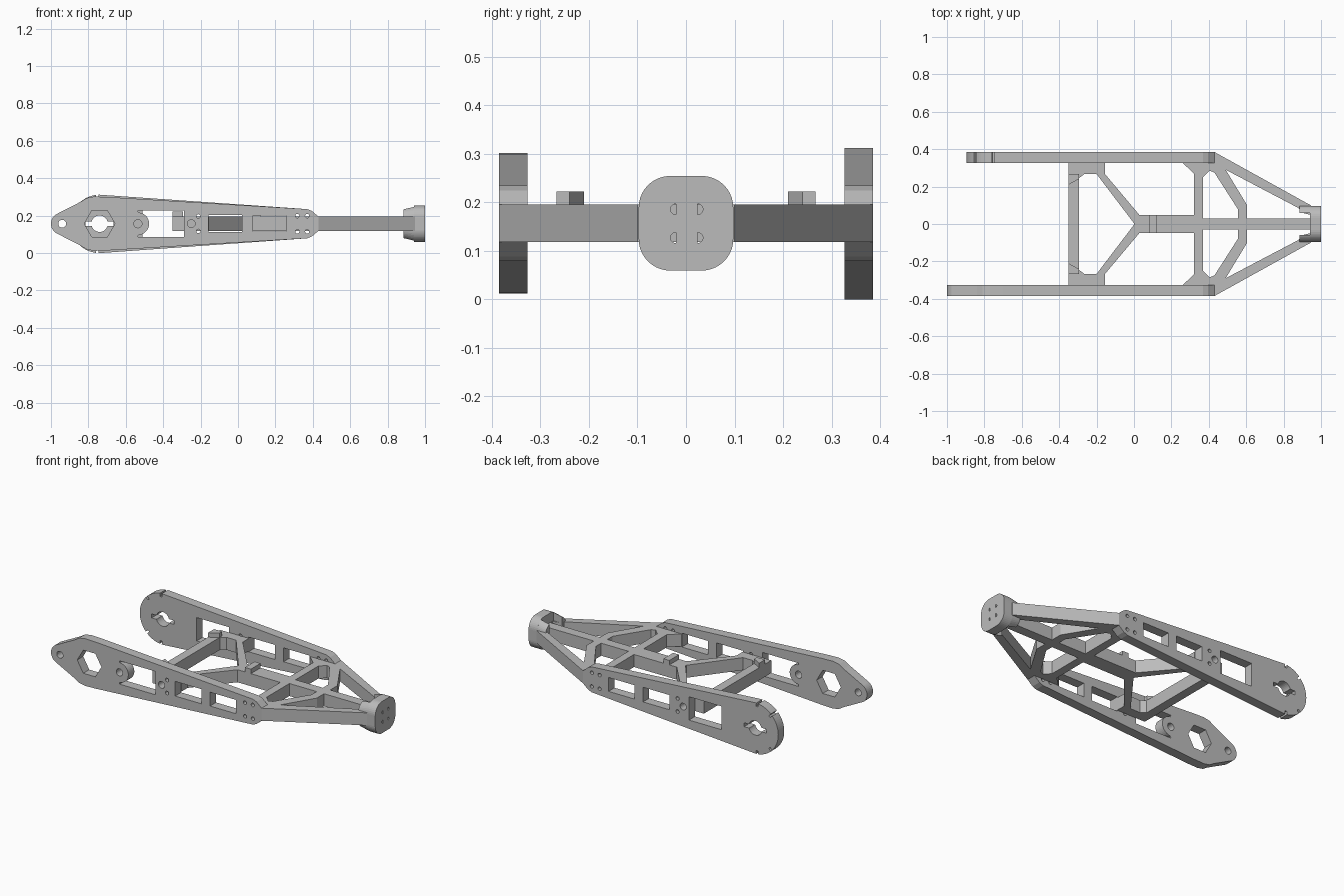
import bpy, bmesh
from math import sin, cos, radians, pi

if "Cube" in bpy.data.objects:
    bpy.data.objects.remove(bpy.data.objects["Cube"])

grey = bpy.data.materials.new("plain grey")
grey.use_nodes = True
colour = (0.5, 0.5, 0.5, 1)
grey.diffuse_color = colour
grey.node_tree.nodes["Principled BSDF"].inputs["Base Color"].default_value = colour

TOP, FRONT, SIDE = (0, 0, 0), (pi / 2, 0, 0), (pi / 2, 0, pi / 2)
MID = 0.157  # height of the centre line


def slab(name, outlines, facing, location, depth):
    """Extrude a flat outline; every further outline is a hole through it."""
    curve = bpy.data.curves.new(name, "CURVE")
    curve.dimensions, curve.fill_mode, curve.extrude = "2D", "BOTH", depth / 2
    for points in outlines:
        spline = curve.splines.new("POLY")
        spline.points.add(len(points) - 1)
        for p, (u, v) in zip(spline.points, points):
            p.co = (u, v, 0, 1)
        spline.use_cyclic_u = True
    temp = bpy.data.objects.new(name + "_outline", curve)
    bpy.context.collection.objects.link(temp)
    graph = bpy.context.evaluated_depsgraph_get()
    mesh = bpy.data.meshes.new_from_object(temp.evaluated_get(graph))
    bpy.data.objects.remove(temp)
    bm = bmesh.new()
    bm.from_mesh(mesh)
    bmesh.ops.remove_doubles(bm, verts=bm.verts, dist=0.0001)
    bmesh.ops.recalc_face_normals(bm, faces=bm.faces)
    for f in bm.faces:
        f.smooth = False
    bm.to_mesh(mesh)
    bm.free()
    mesh.materials.clear()
    mesh.materials.append(grey)
    ob = bpy.data.objects.new(name, mesh)
    ob.rotation_euler, ob.location = facing, location
    bpy.context.collection.objects.link(ob)
    return ob


def arc(cx, cy, r, start, end, steps):
    angles = [radians(start + (end - start) * i / steps) for i in range(steps + 1)]
    return [(cx + r * cos(a), cy + r * sin(a)) for a in angles]


def circle(cx, cy, r, n=20):
    return arc(cx, cy, r, 0, 360, n)[:-1]


def rect(x0, x1, y0, y1):
    return [(x0, y0), (x1, y0), (x1, y1), (x0, y1)]


def mirror_y(points, centre=0):
    return points + [(x, 2 * centre - y) for x, y in reversed(points)]


def rounded(hx, hy, r):
    pts = []
    for k, (sx, sy) in enumerate([(1, 1), (-1, 1), (-1, -1), (1, -1)]):
        pts += arc(sx * (hx - r), sy * (hy - r), r, 90 * k, 90 * k + 90, 10)
    return pts


# Openings shared by both side plates
common = [circle(-0.25, MID, 0.021),
          rect(-0.157, 0.022, 0.113, 0.203), rect(0.08, 0.257, 0.115, 0.2)]
for x, dz in [(-0.212, 0.04), (0.317, 0.042), (0.37, 0.042)]:
    common += [circle(x, MID + s * dz, 0.011, 12) for s in (-1, 1)]
nose = [(0.37, 0.235), (0.395, 0.225), (0.43, 0.195)]

# Front side plate with pointed end, hexagon and boss window
tip = arc(-0.94, MID, 0.06, 180, 125, 6)
shoulder = [(-0.84, 0.275), (-0.81, 0.294), (-0.77, 0.302), (-0.7, 0.3)]
front_outline = mirror_y(tip[1:] + shoulder + nose, MID) + [tip[0]]
boss_window = ([(-0.29, 0.085), (-0.29, 0.228), (-0.535, 0.228)]
               + arc(-0.535, MID, 0.06, 88, -88, 20) + [(-0.535, 0.085)])
slab("front_side_plate",
     [front_outline, circle(-0.94, MID, 0.021), circle(-0.74, MID, 0.082, 6),
      circle(-0.535, MID, 0.022), boss_window] + common,
     FRONT, (0, -0.356, 0), 0.058)

# Back side plate with round notched end and slotted bore
R = 0.156
rim = []
for a in range(90, 271, 5):
    if a in (95, 135, 225, 265):
        rim += [(a - 2.5, R), (a - 2.5, R - 0.02), (a + 2.5, R - 0.02), (a + 2.5, R)]
    else:
        rim.append((a, R))
back_end = [(-0.74 + r * cos(radians(a)), R + r * sin(radians(a))) for a, r in rim]
back_outline = back_end + [(x, 2 * MID - z) for x, z in nose] + nose[::-1]
bore = (arc(-0.74, MID, 0.044, 16, 164, 14) + [(-0.815, 0.169), (-0.815, 0.145)]
        + arc(-0.74, MID, 0.044, 196, 344, 14) + [(-0.665, 0.145), (-0.665, 0.169)])
slab("back_side_plate",
     [back_outline, bore, rect(-0.51, -0.29, 0.085, 0.228)] + common,
     FRONT, (0, 0.356, 0), 0.058)

# Inner frame: cross beams, spine, braces and converging struts in one flat slab
frame_edge = [(-0.35, 0.327), (-0.155, 0.327), (-0.155, 0.267), (0.03, 0.047),
              (0.32, 0.047), (0.32, 0.27), (0.26, 0.327), (0.43, 0.327),
              (0.43, 0.385), (0.945, 0.1)]
rear_bay = [(-0.295, 0.245), (-0.265, 0.267), (-0.2, 0.267), (0, 0.004)]
brace_bay = [(0.37, 0.03), (0.37, 0.25), (0.405, 0.285), (0.43, 0.275),
             (0.555, 0.08), (0.555, 0.03)]
strut_bay = [(0.605, 0.03), (0.605, 0.1), (0.49, 0.29), (0.88, 0.085),
             (0.9, 0.06), (0.94, 0.05), (0.94, 0.03)]
holes = [mirror_y(rear_bay)]
for bay in (brace_bay, strut_bay):
    holes += [bay, [(x, -y) for x, y in bay]]
slab("inner_frame", [mirror_y(frame_edge)] + holes, TOP, (0, 0, MID), 0.077)

# Raised stops on the rear cross beam and a ridge on the spine
stop = [(-0.35, 0.21), (-0.295, 0.24), (-0.295, 0.267), (-0.35, 0.267)]
for side, s in (("left", 1), ("right", -1)):
    slab(side + "_beam_stop", [[(x, s * y) for x, y in stop]], TOP, (0, 0, 0.207), 0.032)
slab("spine_ridge", [rect(0.08, 0.12, -0.047, 0.047)], TOP, (0, 0, 0.205), 0.036)

# End pad with four D-shaped holes
d_holes = []
for y in (-0.027, 0.022):
    for z in (-0.03, 0.029):
        start = 90 if y < 0 else -90
        bulge = arc(y, z, 0.011, start, start + 180, 8)
        d_holes.append([(u + (0.006 if y < 0 else 0.002), v) for u, v in bulge])
slab("end_pad", [rounded(0.0975, 0.0975, 0.065)] + d_holes, SIDE, (0.971, 0, MID), 0.058)

# Curved wings behind the pad, tapering away from it
for side, s in (("left", 1), ("right", -1)):
    wing = [(u * s, v) for u, v in rounded(0.0975, 0.0975, 0.065) if u > 0.055]
    wing.sort(key=lambda p: p[1])
    wing = [(s * 0.06, wing[0][1])] + wing + [(s * 0.06, wing[-1][1])]
    ob = slab(side + "_pad_wing", [wing], SIDE, (0.914, 0, MID), 0.058)
    for v in ob.data.vertices:
        if v.co.z < 0:
            v.co.y *= 0.85
